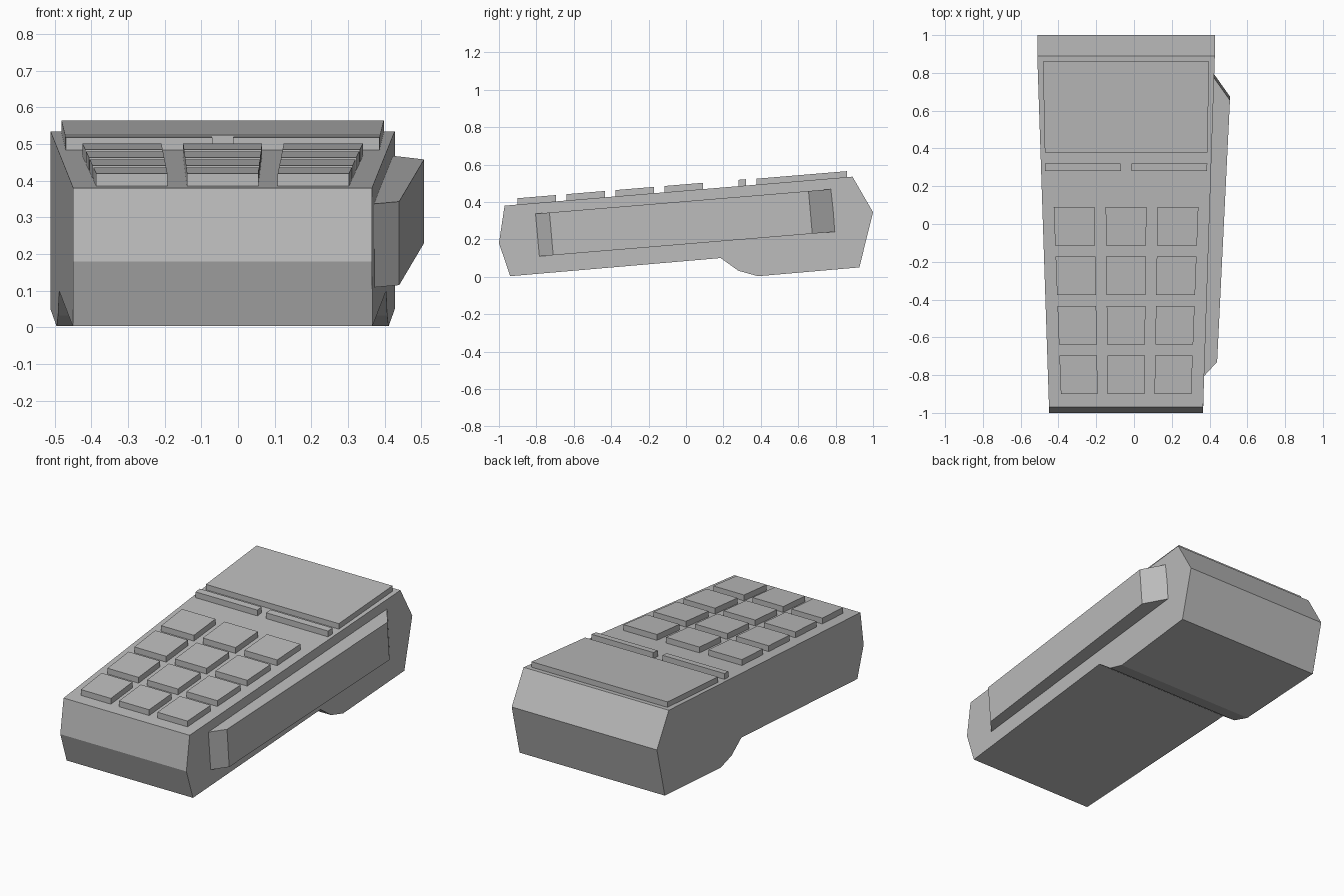
import bpy
import bmesh

if "Cube" in bpy.data.objects:
    bpy.data.objects.remove(bpy.data.objects["Cube"], do_unlink=True)

# Single plastic colour
COLOUR = (0.5, 0.5, 0.5, 1.0)
grey = bpy.data.materials.new("grey plastic")
grey.use_nodes = True
grey.diffuse_color = COLOUR
grey.node_tree.nodes["Principled BSDF"].inputs["Base Color"].default_value = COLOUR

CX = -0.042  # middle of the body, off centre because of the side reader


def half_width(y):
    return 0.408 + 0.062 * min(max((y + 0.97) / 1.86, 0), 1)


def deck(y):
    return 0.38 + 0.155 * (y + 0.97) / 1.86


def loft(name, ring_a, ring_b):
    """Solid between two matching rings of points."""
    bm = bmesh.new()
    a = [bm.verts.new(p) for p in ring_a]
    b = [bm.verts.new(p) for p in ring_b]
    bm.faces.new(a)
    bm.faces.new(b)
    n = len(a)
    for i in range(n):
        j = (i + 1) % n
        bm.faces.new((a[i], a[j], b[j], b[i]))
    bmesh.ops.recalc_face_normals(bm, faces=bm.faces)
    mesh = bpy.data.meshes.new(name)
    bm.to_mesh(mesh)
    bm.free()
    mesh.materials.append(grey)
    obj = bpy.data.objects.new(name, mesh)
    bpy.context.collection.objects.link(obj)
    return obj


def plate(name, y0, y1, front, back, height=0.034):
    """Raised plate on the sloping deck; front and back are x ranges."""
    plan = [(front[0], y0), (front[1], y0), (back[1], y1), (back[0], y1)]
    return loft(name, [(CX + x, y, deck(y) - 0.005) for x, y in plan],
                [(CX + x, y, deck(y) + height) for x, y in plan])


# Body: side profile swept across a width that tapers to the front
profile = [(-1, 0.18), (-0.97, 0.38), (0.89, 0.535), (1, 0.345), (0.927, 0.05),
           (0.385, 0.003), (0.28, 0.032), (0.185, 0.1), (-0.94, 0.003)]
loft("body", [(CX - half_width(y), y, z) for y, z in profile],
     [(CX + half_width(y), y, z) for y, z in profile])

# Card reader on the left side: a chamfered bar
reader = [(0.33, -0.84), (0.44, -0.72), (0.508, 0.665), (0.38, 0.845)]
loft("card_reader", [(x, y + 0.01, 0.175 + 0.083 * y) for x, y in reader],
     [(x, y - 0.01, 0.403 + 0.083 * y) for x, y in reader])

# Screen and the two bar buttons below it
plate("screen", 0.378, 0.86, (-0.43, 0.43), (-0.44, 0.44), 0.032)
plate("bar_button_right", 0.28, 0.32, (-0.428, -0.028), (-0.43, -0.03))
plate("bar_button_left", 0.28, 0.32, (0.028, 0.428), (0.03, 0.43))

# Keypad: four rows of three, narrowing toward the front
columns = [(-0.383, -0.167), (-0.108, 0.108), (0.167, 0.383)]
for row in range(4):
    y1 = 0.09 - 0.262 * row
    y0 = y1 - 0.204
    for col, span in enumerate(columns):
        front, back = ([x * (1 + 0.1 * (y - 0.09)) for x in span] for y in (y0, y1))
        plate(f"key_{row + 1}_{col + 1}", y0, y1, front, back)
